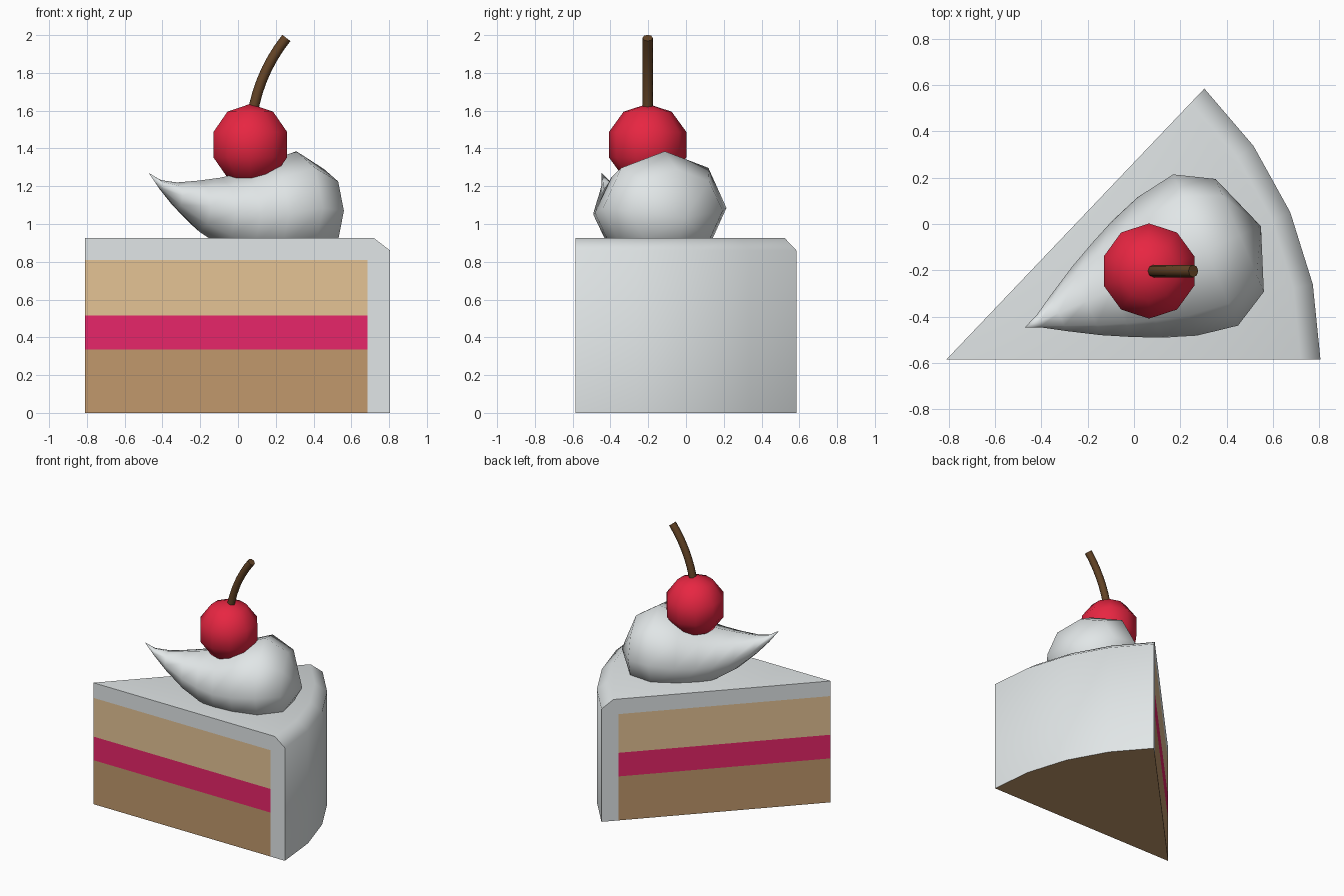
import bpy, bmesh, math
from math import sin, cos, pi, radians
from mathutils import Vector

if "Cube" in bpy.data.objects:
    bpy.data.objects.remove(bpy.data.objects["Cube"])


def material(name, rgb):
    """Flat colour given as 0-255 display values, stored as linear."""
    lin = [((c / 255 + 0.055) / 1.055) ** 2.4 for c in rgb] + [1]
    m = bpy.data.materials.new(name)
    m.use_nodes = True
    m.diffuse_color = lin
    m.node_tree.nodes["Principled BSDF"].inputs["Base Color"].default_value = lin
    return m


frosting = material("frosting white", (225, 230, 231))
light_sponge = material("light sponge", (229, 195, 149))
dark_sponge = material("dark sponge", (193, 152, 108))
jam = material("jam pink", (232, 38, 106))
cherry_red = material("cherry red", (232, 38, 66))
stem_brown = material("stem brown", (100, 68, 38))


def finish(name, bm, mats, angle):
    bmesh.ops.remove_doubles(bm, verts=bm.verts, dist=0.0005)
    bmesh.ops.recalc_face_normals(bm, faces=bm.faces)
    me = bpy.data.meshes.new(name)
    bm.to_mesh(me)
    bm.free()
    ob = bpy.data.objects.new(name, me)
    bpy.context.collection.objects.link(ob)
    for m in mats:
        me.materials.append(m)
    bpy.ops.object.select_all(action='DESELECT')
    ob.select_set(True)
    bpy.context.view_layer.objects.active = ob
    bpy.ops.object.shade_smooth_by_angle(angle=radians(angle))
    return ob


# Cake slice: a wedge swept about its pointed end
APEX = Vector((-0.81, -0.585, 0))
SWEEP = radians(46.4)
STEPS = 4
R, R_TOP, R_CUT = 1.615, 1.53, 1.495
H, H_EDGE = 0.925, 0.86
LAYERS = [0, 0.335, 0.515, 0.81]

bm = bmesh.new()


def face(points, index=0):
    """Face from (radius, angle, height) points about the apex."""
    verts = [bm.verts.new(APEX + Vector((r * cos(a), r * sin(a), z))) for r, a, z in points]
    bm.faces.new(verts).material_index = index


# Cut sides: three filling layers with frosting around them
for a in (0, SWEEP):
    for i in range(3):
        lo, hi = LAYERS[i], LAYERS[i + 1]
        face([(0, a, lo), (R_CUT, a, lo), (R_CUT, a, hi), (0, a, hi)], i + 1)
    z = LAYERS[3]
    face([(0, a, z), (R_CUT, a, z), (R_TOP, a, H), (0, a, H)])
    face([(R_CUT, a, h) for h in LAYERS] + [(R_TOP, a, H), (R, a, H_EDGE), (R, a, 0)])

# Curved back with a chamfered rim, top and base
angles = [SWEEP * i / STEPS for i in range(STEPS + 1)]
for a, b in zip(angles, angles[1:]):
    face([(R, a, 0), (R, b, 0), (R, b, H_EDGE), (R, a, H_EDGE)])
    face([(R, a, H_EDGE), (R, b, H_EDGE), (R_TOP, b, H), (R_TOP, a, H)])
face([(0, 0, H)] + [(R_TOP, a, H) for a in angles])
face([(0, 0, 0), (R_CUT, 0, 0)] + [(R, a, 0) for a in angles] + [(R_CUT, SWEEP, 0)], 1)
finish("cake_slice", bm, [frosting, dark_sponge, jam, light_sponge], 60)

# Whipped cream: teardrop lofted along the middle of the slice
# each ring: distance along, centre height, half width, half height
RINGS = [(-0.54, 1.205, 0.03, 0.027), (-0.45, 1.15, 0.085, 0.07),
         (-0.32, 1.095, 0.16, 0.135), (-0.2, 1.065, 0.22, 0.18),
         (-0.08, 1.05, 0.275, 0.22), (0.06, 1.06, 0.325, 0.265),
         (0.24, 1.085, 0.355, 0.30), (0.40, 1.07, 0.265, 0.22)]
SIDES = 8
along = Vector((cos(SWEEP / 2), sin(SWEEP / 2), 0))
across = Vector((-along.y, along.x, 0))
origin = across * -0.225

bm = bmesh.new()
loops = []
for u, z, w, h in RINGS:
    loop = []
    for k in range(SIDES):
        t = 2 * pi * k / SIDES
        p = origin + along * u + across * (w * sin(t))
        loop.append(bm.verts.new((p.x, p.y, z + h * cos(t))))
    loops.append(loop)
for one, two in zip(loops, loops[1:]):
    for k in range(SIDES):
        n = (k + 1) % SIDES
        bm.faces.new((one[k], one[n], two[n], two[k]))
for loop, u, z in ((loops[0], -0.61, 1.27), (loops[-1], 0.5, 1.03)):
    tip = bm.verts.new(origin + along * u + Vector((0, 0, z)))
    for k in range(SIDES):
        bm.faces.new((loop[k], loop[(k + 1) % SIDES], tip))
finish("whipped_cream", bm, [frosting], 60)

# Cherry
CHERRY = Vector((0.065, -0.203, 1.42))
bm = bmesh.new()
bmesh.ops.create_uvsphere(bm, u_segments=10, v_segments=5, radius=0.216)
bmesh.ops.translate(bm, verts=bm.verts, vec=CHERRY)
finish("cherry", bm, [cherry_red], 60)

# Stem: round tube bent along a quadratic arc
p0, p1, p2 = (Vector((x, CHERRY.y, z)) for x, z in ((0.075, 1.57), (0.11, 1.80), (0.256, 1.985)))
bm = bmesh.new()
loops = []
for i in range(8):
    t = i / 7
    c = p0 * (1 - t) ** 2 + p1 * 2 * t * (1 - t) + p2 * t ** 2
    d = ((p1 - p0) * (1 - t) + (p2 - p1) * t).normalized()
    side = Vector((0, 1, 0))
    up = d.cross(side)
    loops.append([bm.verts.new(c + 0.027 * (side * cos(k * pi / 4) + up * sin(k * pi / 4)))
                  for k in range(8)])
for one, two in zip(loops, loops[1:]):
    for k in range(8):
        n = (k + 1) % 8
        bm.faces.new((one[k], one[n], two[n], two[k]))
bm.faces.new(loops[0])
bm.faces.new(loops[-1])
finish("cherry_stem", bm, [stem_brown], 50)
